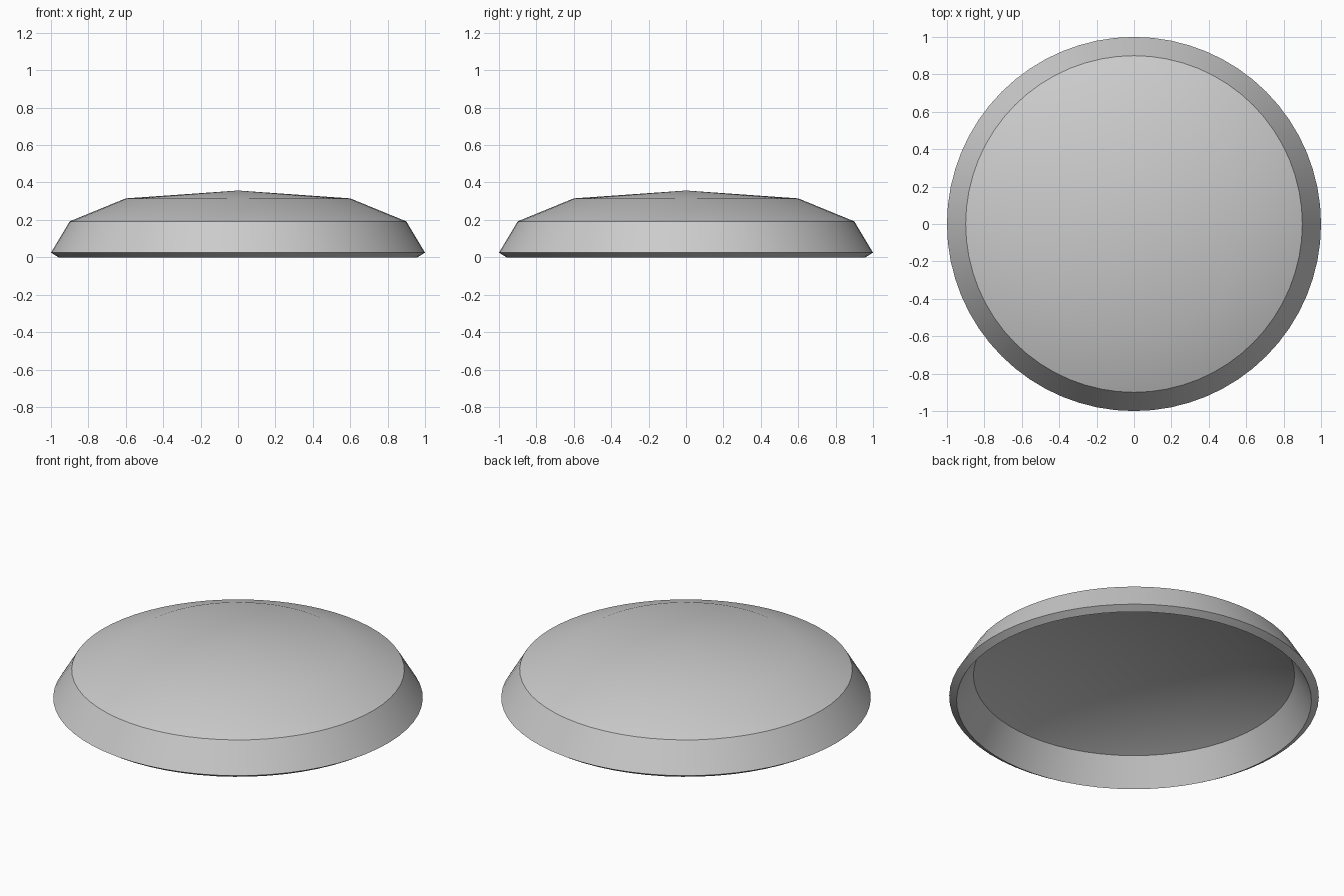
import bpy
import bmesh
import math

cube = bpy.data.objects.get("Cube")
if cube:
    bpy.data.objects.remove(cube, do_unlink=True)

SEGMENTS = 64

# Plain grey material
grey = bpy.data.materials.new("light grey")
grey.use_nodes = True
colour = (0.6, 0.6, 0.6, 1)
grey.diffuse_color = colour
grey.node_tree.nodes["Principled BSDF"].inputs["Base Color"].default_value = colour

# Closed wall section (radius, height): outer apex to rim, then back up inside
profile = [(0, 0.357), (0.6, 0.315), (0.9, 0.192), (1, 0.025),
           (0.96, 0), (0.869, 0.157), (0.59, 0.271), (0, 0.312)]

# Spin the section into a hollow dome
bm = bmesh.new()
verts = [bm.verts.new((r, 0, z)) for r, z in profile]
edges = [bm.edges.new(pair) for pair in zip(verts, verts[1:])]
bmesh.ops.spin(bm, geom=verts + edges, cent=(0, 0, 0), axis=(0, 0, 1),
               angle=math.tau, steps=SEGMENTS, use_merge=True)
bmesh.ops.remove_doubles(bm, verts=bm.verts, dist=0.0005)
bmesh.ops.recalc_face_normals(bm, faces=bm.faces)
mesh = bpy.data.meshes.new("dome_shell")
bm.to_mesh(mesh)
bm.free()
mesh.materials.append(grey)

dome = bpy.data.objects.new("dome_shell", mesh)
bpy.context.collection.objects.link(dome)

# Soft upper shoulder, crisp lower shoulder and rim
bpy.ops.object.select_all(action="DESELECT")
dome.select_set(True)
bpy.context.view_layer.objects.active = dome
bpy.ops.object.shade_smooth_by_angle(angle=math.radians(30))
